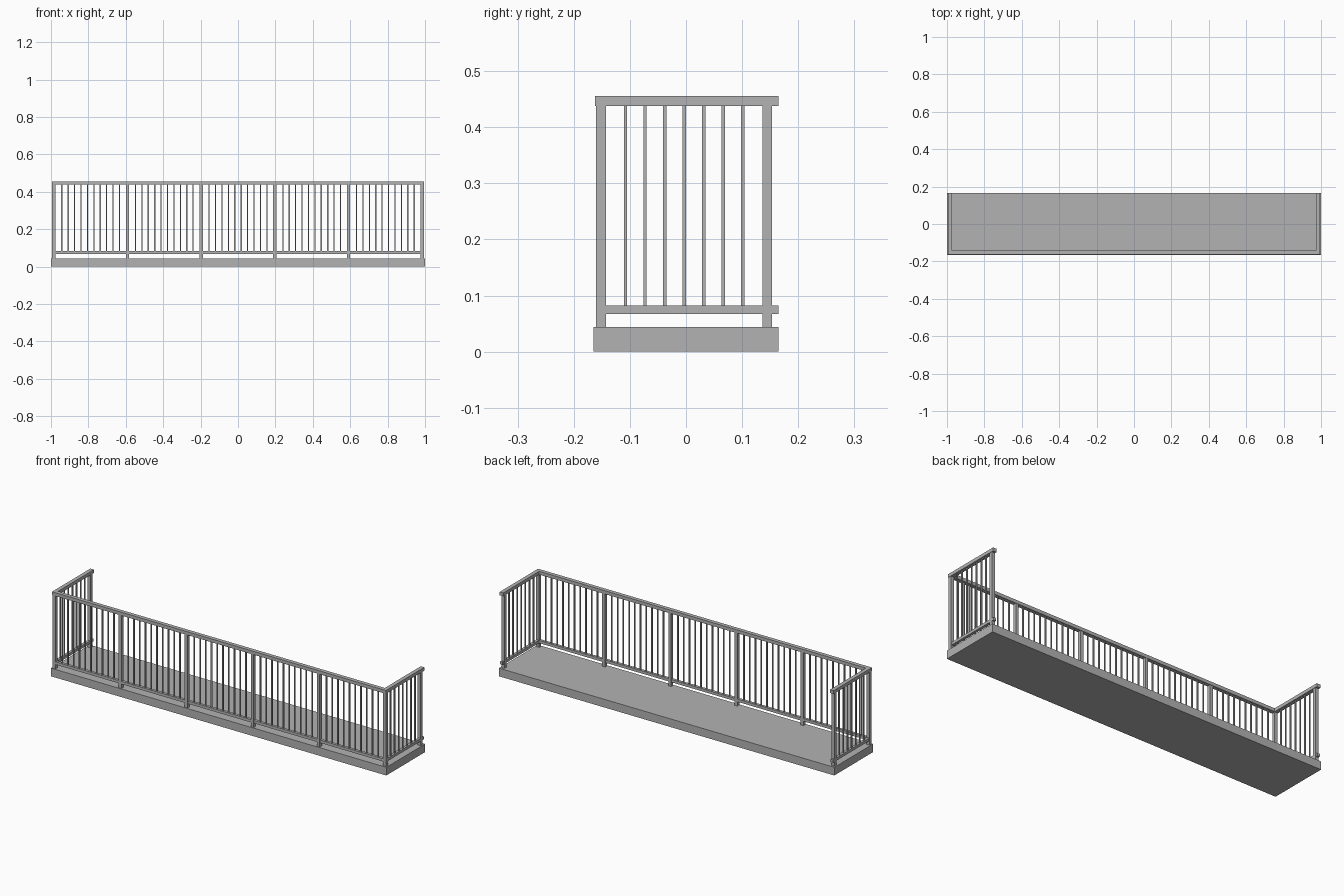
import bpy
import bmesh
from mathutils import Matrix, Vector

cube = bpy.data.objects.get("Cube")
if cube:
    bpy.data.objects.remove(cube, do_unlink=True)

GREY = (0.45, 0.45, 0.45, 1)
mat = bpy.data.materials.new("plain grey")
mat.use_nodes = True
mat.diffuse_color = GREY
mat.node_tree.nodes["Principled BSDF"].inputs["Base Color"].default_value = GREY


def boxes(name, spans):
    """One object made of boxes, each given by its low and high corner."""
    bm = bmesh.new()
    for low, high in spans:
        low, high = Vector(low), Vector(high)
        place = Matrix.Translation((low + high) / 2) @ Matrix.Diagonal((*(high - low), 1))
        bmesh.ops.create_cube(bm, size=1, matrix=place)
    mesh = bpy.data.meshes.new(name)
    bm.to_mesh(mesh)
    bm.free()
    mesh.materials.append(mat)
    obj = bpy.data.objects.new(name, mesh)
    bpy.context.collection.objects.link(obj)


def upright(x, y, half, z0, z1):
    return (x - half, y - half, z0), (x + half, y + half, z1)


DECK = 0.044
FRONT, BACK, END = -0.1515, 0.145, 0.985
POST, BAR = 0.0087, 0.003
BOTTOM, TOP = (0.067, 0.082), (0.438, 0.456)
PANELS = 5
REAR_EDGE = 0.165


def between(a, b, count):
    """Evenly spaced bar centres in the clear gap between two posts."""
    a, b = a + POST, b - POST
    return [a + (b - a) * (i + 1) / (count + 1) for i in range(count)]


# Floor slab
boxes("floor_slab", [((-1, -REAR_EDGE, 0), (1, REAR_EDGE, DECK))])

# Posts along the front and at the rear ends
post_x = [-END + 2 * END * i / PANELS for i in range(PANELS + 1)]
boxes("front_posts", [upright(x, FRONT, POST, DECK, TOP[0]) for x in post_x])
boxes("rear_posts", [upright(x, BACK, POST, DECK, TOP[0]) for x in (-END, END)])

# Top and bottom rails
for name, (z0, z1), half in (("top", TOP, 0.0107), ("bottom", BOTTOM, 0.0075)):
    boxes(f"front_{name}_rail", [((-END - half, FRONT - half, z0), (END + half, FRONT + half, z1))])
    for side, x in (("left", END), ("right", -END)):
        boxes(f"{side}_{name}_rail", [((x - half, FRONT + half, z0), (x + half, REAR_EDGE, z1))])

# Thin balusters
bars = [upright(x, FRONT, BAR, BOTTOM[1], TOP[0])
        for a, b in zip(post_x, post_x[1:]) for x in between(a, b, 10)]
boxes("front_balusters", bars)
for side, x in (("left", END), ("right", -END)):
    boxes(f"{side}_balusters", [upright(x, y, BAR, BOTTOM[1], TOP[0])
                                for y in between(FRONT, BACK, 7)])
